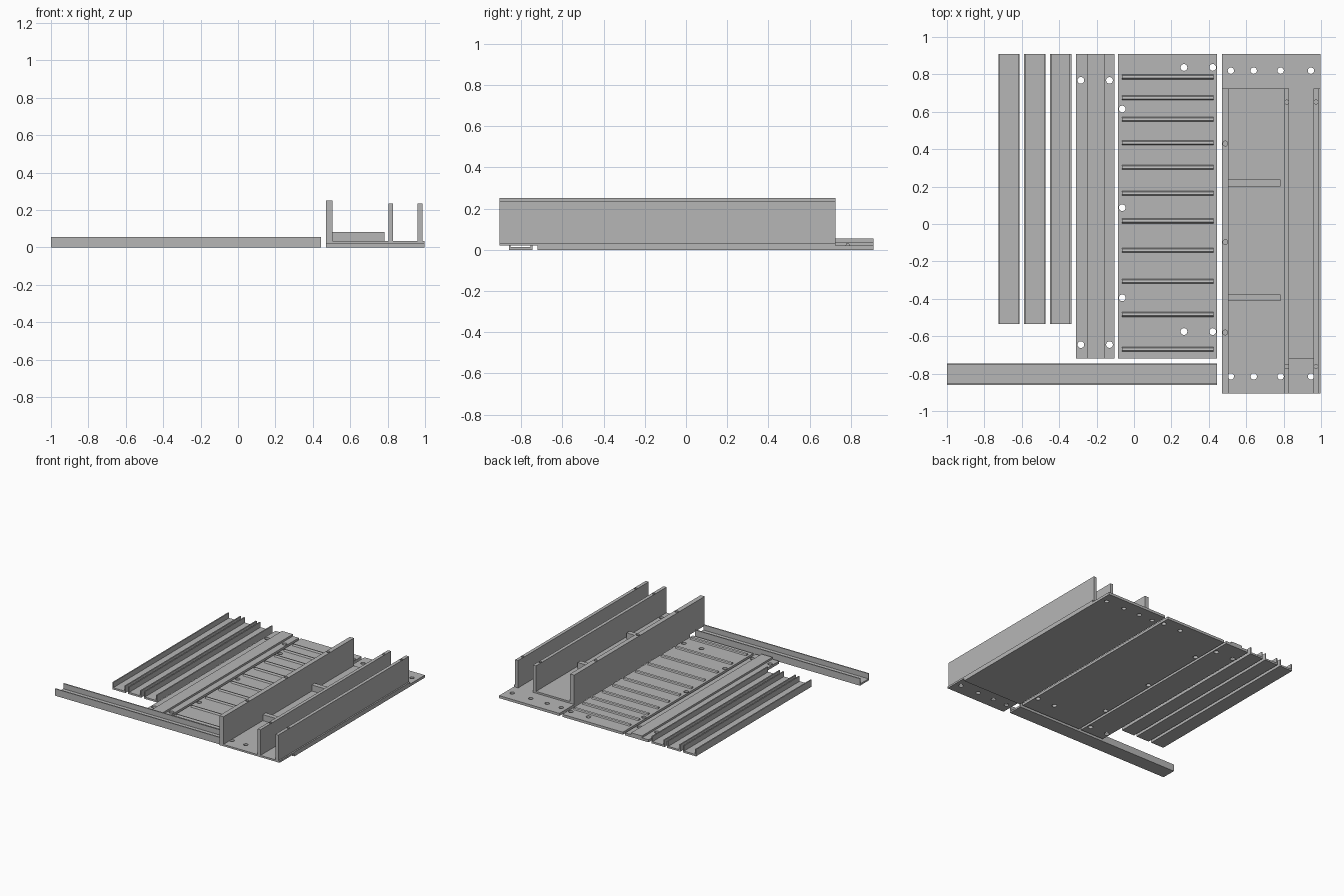
import bpy, bmesh, math
from mathutils import Matrix

if "Cube" in bpy.data.objects:
    bpy.data.objects.remove(bpy.data.objects["Cube"])

grey = bpy.data.materials.new("grey plastic")
grey.diffuse_color = (0.47, 0.47, 0.47, 1)
grey.use_nodes = True
grey.node_tree.nodes["Principled BSDF"].inputs["Base Color"].default_value = grey.diffuse_color


def make(name, bm):
    bmesh.ops.recalc_face_normals(bm, faces=bm.faces[:])
    me = bpy.data.meshes.new(name)
    bm.to_mesh(me)
    bm.free()
    ob = bpy.data.objects.new(name, me)
    me.materials.append(grey)
    bpy.context.collection.objects.link(ob)
    return ob


def box(name, x0, x1, y0, y1, z0, z1):
    bm = bmesh.new()
    m = Matrix.Translation(((x0 + x1) / 2, (y0 + y1) / 2, (z0 + z1) / 2))
    m = m @ Matrix.Diagonal((x1 - x0, y1 - y0, z1 - z0, 1))
    bmesh.ops.create_cube(bm, size=1, matrix=m)
    return make(name, bm)


def extrude(name, profile, axis, start, end):
    """Sweep a closed (side, height) profile along x or y."""
    bm = bmesh.new()
    place = (lambda s, z: (start, s, z)) if axis == "x" else (lambda s, z: (s, start, z))
    face = bm.faces.new([bm.verts.new(place(s, z)) for s, z in profile])
    geo = bmesh.ops.extrude_face_region(bm, geom=[face])["geom"]
    move = (end - start, 0, 0) if axis == "x" else (0, end - start, 0)
    bmesh.ops.translate(bm, vec=move, verts=[g for g in geo if isinstance(g, bmesh.types.BMVert)])
    return make(name, bm)


def drill(ob, points, r, z0, z1):
    """Cut round vertical holes from z0 to z1."""
    bm = bmesh.new()
    for x, y in points:
        bmesh.ops.create_cone(bm, cap_ends=True, segments=20, radius1=r, radius2=r, depth=z1 - z0,
                              matrix=Matrix.Translation((x, y, (z0 + z1) / 2)))
    cutter = make("hole_cutter", bm)
    cutter.hide_render = True
    mod = ob.modifiers.new("holes", "BOOLEAN")
    mod.operation, mod.solver, mod.object = "DIFFERENCE", "EXACT", cutter
    bpy.context.view_layer.objects.active = ob
    bpy.ops.object.modifier_apply(modifier=mod.name)
    bpy.data.objects.remove(cutter)


def channel(name, a, b, axis, start, end):
    """Open U-shaped rail."""
    t, floor, h = 0.009, 0.014, 0.055
    prof = [(a, 0), (b, 0), (b, h), (b - t, h), (b - t, floor), (a + t, floor), (a + t, h), (a, h)]
    extrude(name, prof, axis, start, end)


# U-shaped rails
for i, x in enumerate((-0.725, -0.587, -0.449)):
    channel(f"side_rail_{i + 1}", x, x + 0.114, "y", -0.535, 0.91)
channel("front_rail", -0.86, -0.745, "x", -1.0, 0.445)

# Joining strip with raised centre
strip = extrude("joining_strip", [(-0.31, 0), (-0.105, 0), (-0.105, 0.02), (-0.157, 0.02),
                                  (-0.157, 0.035), (-0.252, 0.035), (-0.252, 0.02), (-0.31, 0.02)],
                "y", -0.72, 0.91)
drill(strip, [(x, y) for x in (-0.284, -0.131) for y in (0.768, -0.645)], 0.018, -0.05, 0.1)

# Ribbed panel
panel = box("ribbed_panel", -0.085, 0.445, -0.72, 0.91, 0, 0.02)
drill(panel, [(x, y) for x in (0.267, 0.421) for y in (0.837, -0.575)]
      + [(-0.063, y) for y in (0.615, 0.087, -0.395)], 0.018, -0.05, 0.1)
for i, y in enumerate((0.786, 0.675, 0.56, 0.434, 0.303, 0.165, 0.016, -0.14, -0.306, -0.484, -0.669)):
    extrude(f"panel_rib_{i + 1}", [(y - 0.013, 0.019), (y + 0.013, 0.019), (y + 0.007, 0.029),
                                   (y - 0.006, 0.033)], "x", -0.065, 0.425)

# Tray: lower plate and the upper plate with a recessed lane
hole_x = (0.518, 0.64, 0.784, 0.946)
lower = box("tray_lower_plate", 0.47, 0.997, -0.72, 0.91, 0, 0.02)
drill(lower, [(x, 0.82) for x in hole_x], 0.017, -0.05, 0.1)

bm = bmesh.new()
outline = [(0.47, -0.905), (0.997, -0.905), (0.997, 0.725), (0.96, 0.725), (0.96, -0.72),
           (0.83, -0.72), (0.83, 0.725), (0.47, 0.725)]
face = bm.faces.new([bm.verts.new((x, y, 0.02)) for x, y in outline])
geo = bmesh.ops.extrude_face_region(bm, geom=[face])["geom"]
bmesh.ops.translate(bm, vec=(0, 0, 0.014), verts=[g for g in geo if isinstance(g, bmesh.types.BMVert)])
upper = make("tray_upper_plate", bm)
drill(upper, [(x, -0.815) for x in hole_x], 0.017, -0.05, 0.1)

# Tray walls with pin holes in their top edges
for name, x0, x1, top, ys in (("tray_left_wall", 0.47, 0.506, 0.252, (0.43, -0.097, -0.58)),
                              ("tray_middle_wall", 0.804, 0.83, 0.236, (0.652, -0.762)),
                              ("tray_right_wall", 0.96, 0.986, 0.236, (0.652, -0.762))):
    wall = box(name, x0, x1, -0.905, 0.725, 0.034, top)
    mid = (x0 + x1) / 2
    r = 0.013 if x0 < 0.5 else 0.011
    drill(wall, [(mid, y) for y in ys], r, top - 0.05, top + 0.05)

# Cross ribs on the tray floor
for name, y in (("back_cross_rib", 0.2), ("front_cross_rib", -0.413)):
    box(name, 0.506, 0.782, y, y + 0.037, 0.034, 0.082)
